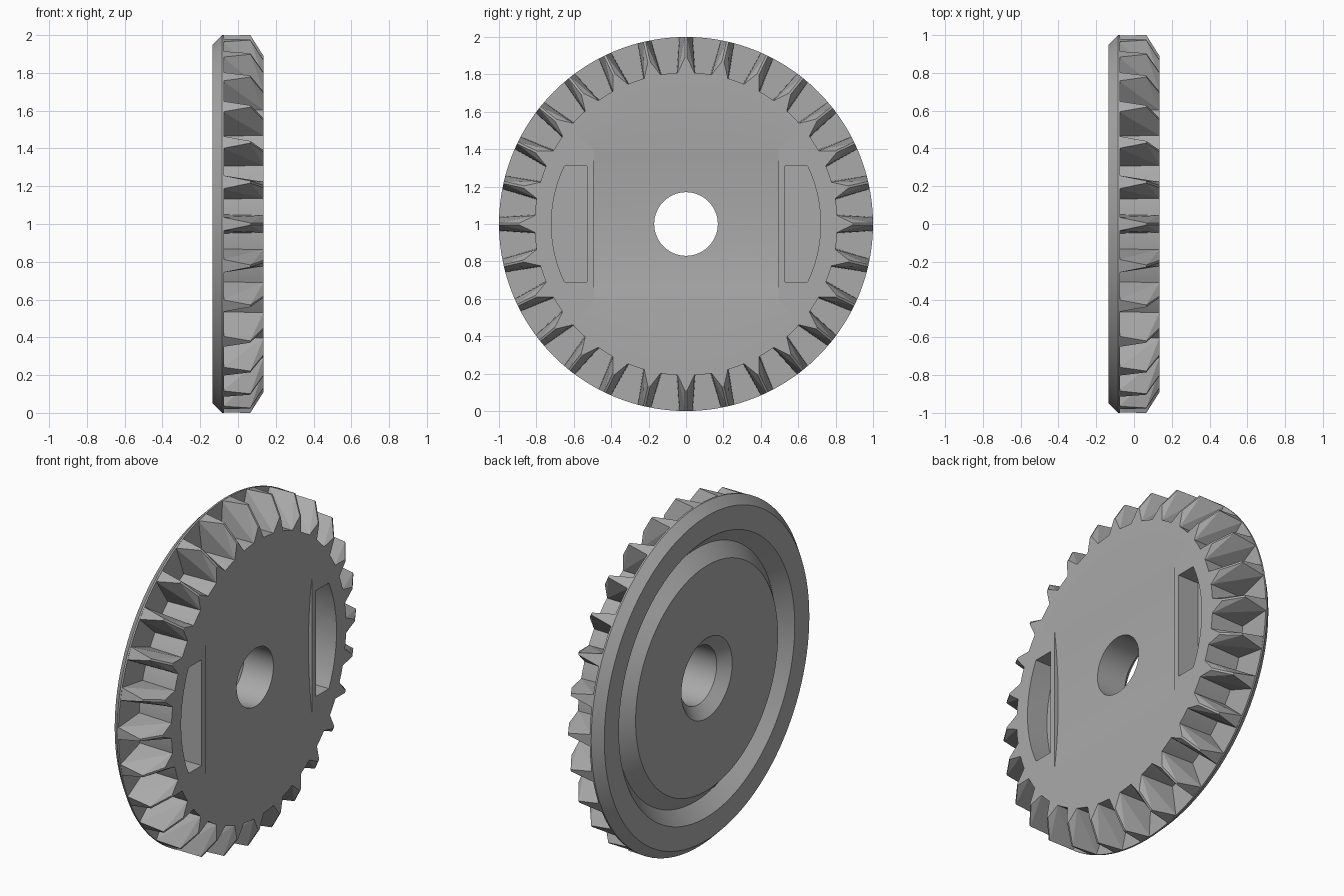
import bpy, bmesh, math
from math import sin, cos, pi, radians
from mathutils import Vector

cube = bpy.data.objects.get("Cube")
if cube:
    bpy.data.objects.remove(cube, do_unlink=True)

grey = bpy.data.materials.new("light_grey")
grey.use_nodes = True
colour = (0.40, 0.40, 0.40, 1)
grey.diffuse_color = colour
grey.node_tree.nodes["Principled BSDF"].inputs["Base Color"].default_value = colour

TEETH = 28
SEGMENTS = TEETH * 4
FACE = 0.135      # half thickness, front face at +x
CENTRE = 1.0      # axle height


def finish(name, bm):
    """Turn a bmesh into an object with outward normals."""
    bmesh.ops.recalc_face_normals(bm, faces=bm.faces[:])
    mesh = bpy.data.meshes.new(name)
    bm.to_mesh(mesh)
    bm.free()
    mesh.materials.append(grey)
    obj = bpy.data.objects.new(name, mesh)
    bpy.context.collection.objects.link(obj)
    return obj


def polar(x, r, angle, side=0.0):
    """Point at radius r and angle round the axle, shifted sideways."""
    return Vector((x, r * sin(angle) + side * cos(angle),
                   CENTRE + r * cos(angle) - side * sin(angle)))


def lathe(name, profile):
    """Revolve a closed (x, radius) outline round the axle."""
    bm = bmesh.new()
    rings = [[bm.verts.new(polar(x, r, 2 * pi * i / SEGMENTS)) for x, r in profile]
             for i in range(SEGMENTS)]
    n = len(profile)
    for i in range(SEGMENTS):
        a, b = rings[i], rings[(i + 1) % SEGMENTS]
        for j in range(n):
            k = (j + 1) % n
            bm.faces.new((a[j], a[k], b[k], b[j]))
    return finish(name, bm)


def prism(name, outline, offset):
    """Extrude a closed outline of points along an offset."""
    bm = bmesh.new()
    face = bm.faces.new([bm.verts.new(p) for p in outline])
    result = bmesh.ops.extrude_face_region(bm, geom=[face])
    verts = [v for v in result["geom"] if isinstance(v, bmesh.types.BMVert)]
    bmesh.ops.translate(bm, verts=verts, vec=offset)
    return finish(name, bm)


# Wheel body: core, back rim, V groove and countersunk bore
body = lathe("gear_body", [
    (FACE, 0.17), (FACE, 0.81), (-0.075, 0.81), (-0.075, 1.0),
    (-0.085, 1.0), (-FACE, 0.95), (-FACE, 0.815), (-0.065, 0.74),
    (-FACE, 0.66), (-FACE, 0.235), (-0.08, 0.17)])

cutters = []

# D-shaped pockets on both sides of the front face
for side, name in ((-1, "front_pocket_cutter"), (1, "back_pocket_cutter")):
    half, radius = 0.31, 0.72
    limit = math.asin(half / radius)
    outline = [Vector((0.0, side * 0.53, CENTRE - half))]
    for i in range(13):
        a = -limit + 2 * limit * i / 12
        outline.append(Vector((0.0, side * radius * cos(a), CENTRE + radius * sin(a))))
    outline.append(Vector((0.0, side * 0.53, CENTRE + half)))
    cutters.append(prism(name, outline, Vector((0.3, 0, 0))))

# Shallow curved dish between the two straight steps
half, sag, steps = 0.42, 0.025, 16
dish = [Vector((0.3, -0.495, CENTRE - half)), Vector((0.3, -0.495, CENTRE + half))]
for i in range(steps + 1):
    t = 1 - 2 * i / steps
    dish.append(Vector((FACE + 0.0005 - sag * (1 - t * t), -0.495, CENTRE + half * t)))
cutters.append(prism("dish_cutter", dish, Vector((0, 0.99, 0))))

bpy.context.view_layer.objects.active = body
body.select_set(True)
for cutter in cutters:
    mod = body.modifiers.new(cutter.name, "BOOLEAN")
    mod.operation = "DIFFERENCE"
    mod.solver = "EXACT"
    mod.object = cutter
    bpy.ops.object.modifier_apply(modifier=mod.name)
    bpy.data.objects.remove(cutter, do_unlink=True)
bpy.ops.object.shade_smooth_by_angle(angle=radians(25))

# Teeth: pointed wedges standing on the core, bevelled towards the front
tooth = [  # x, radius, half width
    (-0.08, 0.805, 0.05), (-0.08, 0.998, 0.036), (0.065, 1.0, 0.006),
    (FACE, 0.89, 0.006), (FACE, 0.807, 0.045)]
bm = bmesh.new()
for i in range(TEETH):
    angle = 2 * pi * i / TEETH
    verts = [bm.verts.new(polar(x, r, angle, s * w)) for x, r, w in tooth for s in (-1, 1)]
    bmesh.ops.convex_hull(bm, input=verts)
finish("gear_teeth", bm)
